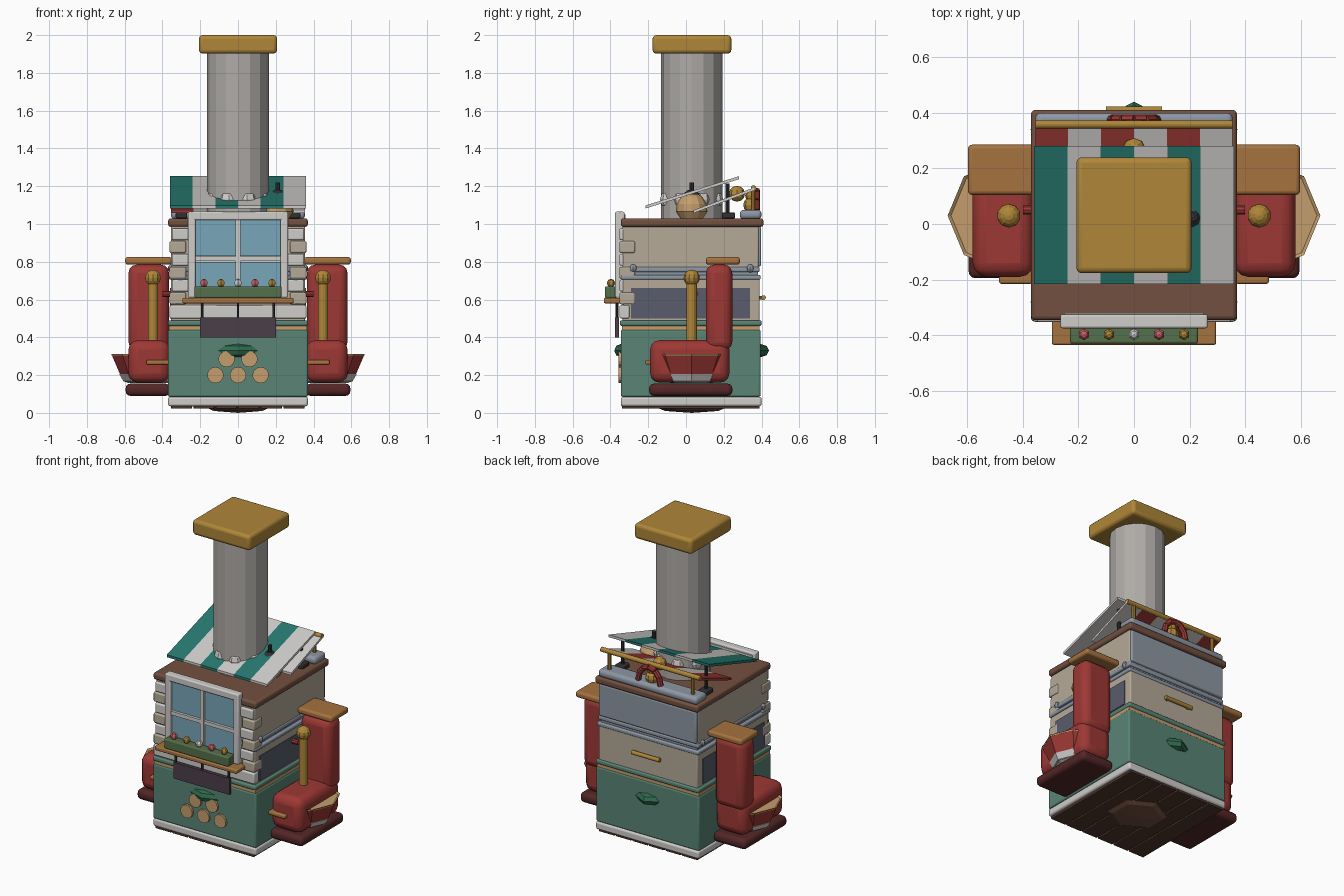
import bpy, bmesh, math
from mathutils import Vector

if "Cube" in bpy.data.objects:
    bpy.data.objects.remove(bpy.data.objects["Cube"])

PALETTE = dict(
    green=(.10, .23, .18), dkgreen=(.03, .15, .08), teal=(.02, .19, .16), cream=(.46, .40, .31),
    white=(.62, .61, .59), blue=(.27, .31, .37), slate=(.10, .11, .15), glass=(.19, .38, .48),
    red=(.34, .04, .035), maroon=(.09, .02, .02), wood=(.38, .17, .05), brown=(.17, .08, .05),
    plank=(.08, .04, .025), gold=(.43, .24, .04), tan=(.55, .34, .15), dark=(.03, .03, .035),
    stone=(.43, .41, .39), leaf=(.09, .16, .07), pink=(.6, .12, .13), plum=(.07, .05, .065))
MATS = {}
for key, rgb in PALETTE.items():
    MATS[key] = bpy.data.materials.new(key)
    MATS[key].diffuse_color = (*rgb, 1)


def finish(name, bm, mat, bevel=0, smooth=False):
    bmesh.ops.recalc_face_normals(bm, faces=bm.faces)
    me = bpy.data.meshes.new(name)
    bm.to_mesh(me)
    bm.free()
    ob = bpy.data.objects.new(name, me)
    bpy.context.collection.objects.link(ob)
    me.materials.append(MATS[mat])
    if bevel:
        mod = ob.modifiers.new("bevel", "BEVEL")
        mod.width, mod.segments = bevel, 3
    if smooth or bevel:
        bpy.ops.object.select_all(action='DESELECT')
        ob.select_set(True)
        bpy.context.view_layer.objects.active = ob
        bpy.ops.object.shade_smooth_by_angle(angle=math.radians(35))
    return ob


def box(name, x, y, z, mat, bevel=0):
    """Box from (min, max) ranges."""
    bm = bmesh.new()
    bmesh.ops.create_cube(bm, size=1)
    for v in bm.verts:
        v.co = [(a + b) / 2 + c * (b - a) for (a, b), c in zip((x, y, z), v.co)]
    return finish(name, bm, mat, bevel)


def rod(name, p, q, r, mat, n=12, r2=None):
    """Cylinder or cone between two points."""
    p, q = Vector(p), Vector(q)
    bm = bmesh.new()
    bmesh.ops.create_cone(bm, cap_ends=True, segments=n, radius1=r, radius2=r if r2 is None else r2, depth=(q - p).length)
    rot = (q - p).to_track_quat('Z', 'Y')
    for v in bm.verts:
        v.co = rot @ v.co + (p + q) / 2
    return finish(name, bm, mat)


def ball(name, c, r, mat, n=8, rings=6, smooth=False):
    bm = bmesh.new()
    bmesh.ops.create_uvsphere(bm, u_segments=n, v_segments=rings, radius=1)
    r = r if isinstance(r, tuple) else (r, r, r)
    for v in bm.verts:
        v.co = [c[i] + v.co[i] * r[i] for i in range(3)]
    return finish(name, bm, mat, smooth=smooth)


def lathe(name, c, profile, mat, n):
    """Revolve (radius, height) points around a vertical axis."""
    bm = bmesh.new()
    rings = [[bm.verts.new((c[0] + r * math.cos(a * math.tau / n), c[1] + r * math.sin(a * math.tau / n), c[2] + z))
              for a in range(n)] for r, z in profile]
    for lo, hi in zip(rings, rings[1:]):
        for i in range(n):
            bm.faces.new((lo[i], lo[(i + 1) % n], hi[(i + 1) % n], hi[i]))
    bm.faces.new(rings[0])
    bm.faces.new(rings[-1])
    return finish(name, bm, mat)


def striped(name, y, z, half, colours):
    """Sloped canopy of six stripes between (y0, z0) and (y1, z1)."""
    w = half / 3
    for i in range(6):
        ob = box(f"{name}_stripe_{i}", (-half + i * w, -half + (i + 1) * w), (y[0], y[1]), (-.008, .008), colours[i % 2])
        for v in ob.data.vertices:
            v.co.z += z[0] + (v.co.y - y[0]) / (y[1] - y[0]) * (z[1] - z[0])


# Base slab and underside boards
box("base_slab", (-.37, .37), (-.345, .4), (.035, .085), "white", .012)
for i in range(6):
    x = -.355 + i * .119
    box(f"floor_board_{i}", (x, x + .112), (-.34, .39), (.022, .05), "plank", .004)
ball("underside_boss", (0, .03, .035), (.21, .2, .035), "brown", 6, 4)

# Stacked cabinet body
box("lower_cabinet", (-.37, .37), (-.345, .395), (.085, .44), "green", .01)
box("tan_trim", (-.365, .365), (-.34, .39), (.43, .46), "tan")
box("green_trim", (-.37, .37), (-.35, .4), (.46, .49), "green", .01)
box("middle_drawer", (-.355, .355), (-.335, .39), (.48, .72), "cream", .008)
box("blue_trim_lower", (-.365, .365), (-.345, .395), (.705, .73), "blue", .008)
box("blue_trim_upper", (-.36, .36), (-.34, .39), (.745, .772), "blue", .008)
box("trim_core", (-.345, .345), (-.325, .38), (.72, .76), "blue")
box("upper_cabinet", (-.355, .355), (-.335, .385), (.765, 1.0), "cream", .008)
box("back_panel", (-.35, .35), (.37, .398), (.775, .985), "blue", .01)
box("roof_slab", (-.37, .37), (-.345, .41), (.985, 1.03), "brown", .014)
for s in (-1, 1):
    box("side_panel", sorted((s * .34, s * .36)), (-.29, .34), (.5, .66), "slate")
    for y in (-.28, .34):
        ball("trim_stud", (s * .35, y, .765), .022, "blue")
rod("drawer_handle", (-.1, .41, .61), (.1, .41, .61), .013, "gold")
for x in (-.08, .08):
    rod("handle_mount", (x, .38, .61), (x, .41, .61), .009, "gold", 8)

# Facade: plinth band, corner stones, window
box("front_band", (-.362, .362), (-.352, -.3), (.5, .57), "white", .008)
for s in (-1, 1):
    for i in range(6):
        w = .26 if i % 2 else .275
        z = .575 + i * .068
        box(f"corner_stone_{i}", sorted((s * w, s * (.362 - .012 * (i % 2)))), (-.352, -.27), (z, z + .062),
            "white" if i % 2 else "cream", .008)
for s in (-1, 1):
    box("window_side", sorted((s * .225, s * .265)), (-.375, -.325), (.61, 1.065), "white", .008)
    for z in ((.64, .8), (.83, 1.02)):
        box("window_pane", sorted((s * .012, s * .228)), (-.355, -.33), z, "glass")
box("window_top", (-.265, .265), (-.375, -.325), (1.02, 1.065), "white", .008)
box("window_bottom", (-.25, .25), (-.37, -.325), (.61, .65), "white")
box("window_backing", (-.25, .25), (-.345, -.32), (.62, 1.05), "white")
box("mullion_upright", (-.012, .012), (-.37, -.33), (.63, 1.04), "white")
box("mullion_cross", (-.235, .235), (-.367, -.33), (.803, .827), "white")

# Flower shelf with blossoms
box("window_shelf", (-.295, .295), (-.435, -.335), (.58, .608), "wood", .008)
box("flower_box", (-.23, .23), (-.43, -.365), (.608, .67), "leaf", .008)
for i, c in enumerate(("pink", "gold", "white", "pink", "gold")):
    ball(f"flower_{i}", (-.18 + i * .09, -.397, .687), .022, c, 6, 5)

# Hanging dark panel under the shelf
box("hanging_panel", (-.2, .2), (-.375, -.355), (.4, .505), "plum")
for x in (-.19, 0, .19):
    rod("panel_hanger", (x, -.365, .49), (x, -.365, .58), .007, "dark", 6)

# Front medallions and faceted gems
for x, z in ((-.12, .2), (0, .2), (.12, .2), (-.06, .285), (.06, .285)):
    rod("medallion", (x, -.34, z), (x, -.358, z), .043, "tan", 14)
ball("front_gem", (0, -.345, .33), (.105, .035, .035), "dkgreen", 4, 4)
ball("back_gem", (0, .395, .33), (.085, .045, .035), "dkgreen", 4, 4)

# Side seats
for s in (-1, 1):
    def sx(a, b):
        return sorted((s * a, s * b))
    box("seat_plinth", sx(.36, .595), (-.195, .245), (.09, .155), "maroon", .025)
    box("seat_cushion", sx(.36, .58), (-.19, .23), (.16, .385), "red", .05)
    box("seat_back", sx(.365, .58), (.105, .245), (.33, .785), "red", .045)
    box("seat_headboard", sx(.35, .597), (.105, .285), (.785, .825), "wood", .014)
    lathe("shell_bowl", (s * .47, .03, 0), [(.13, .165), (.155, .205), (.2, .31), (.15, .26)], "red", 8)
    lathe("shell_foot", (s * .47, .03, 0), [(.11, .158), (.137, .168), (.158, .205), (.12, .21)], "white", 8)
    lathe("shell_rim", (s * .47, .03, 0), [(.145, .265), (.15, .275), (.2, .312), (.198, .303)], "tan", 8)
    box("seat_band", sx(.365, .485), (-.215, -.16), (.255, .28), "wood", .008)
    rod("post", (s * .45, .03, .36), (s * .45, .03, .7), .027, "gold", 12)
    ball("post_knob", (s * .45, .03, .715), .043, "gold", 10, 8)
    rod("post_brace", (s * .35, .05, .63), (s * .4, .05, .63), .016, "red", 8)

# Chimney column with cap and lobed collar
cx, cy = 0, .03
rod("chimney", (cx, cy, 1.02), (cx, cy, 1.92), .163, "stone", 16)
box("chimney_cap", (-.207, .207), (-.177, .24), (1.902, 2.0), "gold", .02)
for i in range(8):
    a = (i + .5) * math.tau / 8
    ball(f"collar_lobe_{i}", (cx + .125 * math.cos(a), cy + .125 * math.sin(a), 1.13), .052, "white", 8, 6)

# Two striped roof canopies
striped("front_canopy", (-.215, .28), (1.09, 1.245), .36, ("teal", "white"))
striped("rear_canopy", (.04, .36), (1.065, 1.185), .355, ("red", "white"))
rod("canopy_rail", (-.355, .358, 1.19), (.355, .358, 1.19), .015, "gold")
for x in (-.3, .3):
    rod("rail_post", (x, .355, 1.05), (x, .355, 1.19), .012, "gold", 8)
    rod("canopy_post", (x, .22, 1.02), (x, .22, 1.215), .011, "dark", 8)
    box("post_foot", (x - .03, x + .03), (.19, .26), (1.03, 1.06), "dark", .006)

# Roof goods: rear ledge, pot, ornament
box("rear_ledge", (-.355, .355), (.285, .4), (1.025, 1.075), "blue", .02)
lathe("pot", (.21, .03, 1.03), [(.06, 0), (.083, .035), (.08, .075), (.055, .115), (.03, .13)], "tan", 12)
rod("pot_lid", (.21, .03, 1.155), (.21, .03, 1.18), .05, "dark", 10, .02)
rod("pot_spike", (.21, .03, 1.175), (.21, .03, 1.22), .012, "dark", 8)
rod("ornament_stem", (0, .345, 1.07), (0, .345, 1.15), .025, "gold", 8)
for y, z, r in ((.345, 1.1, .042), (.345, 1.15, .032), (.27, 1.16, .042)):
    ball("ornament_ball", (0, y, z), r, "gold", 8, 6)
for i in range(6):
    a, b = i * math.pi / 6, (i + 1) * math.pi / 6
    rod(f"ornament_arch_{i}", (.08 * math.cos(a), .375, 1.075 + .1 * math.sin(a)),
        (.08 * math.cos(b), .375, 1.075 + .1 * math.sin(b)), .018, "red", 8)

for m in bpy.data.materials:
    if m.users and not m.is_grease_pencil:
        m.use_nodes = True
        m.node_tree.nodes["Principled BSDF"].inputs["Base Color"].default_value = m.diffuse_color
